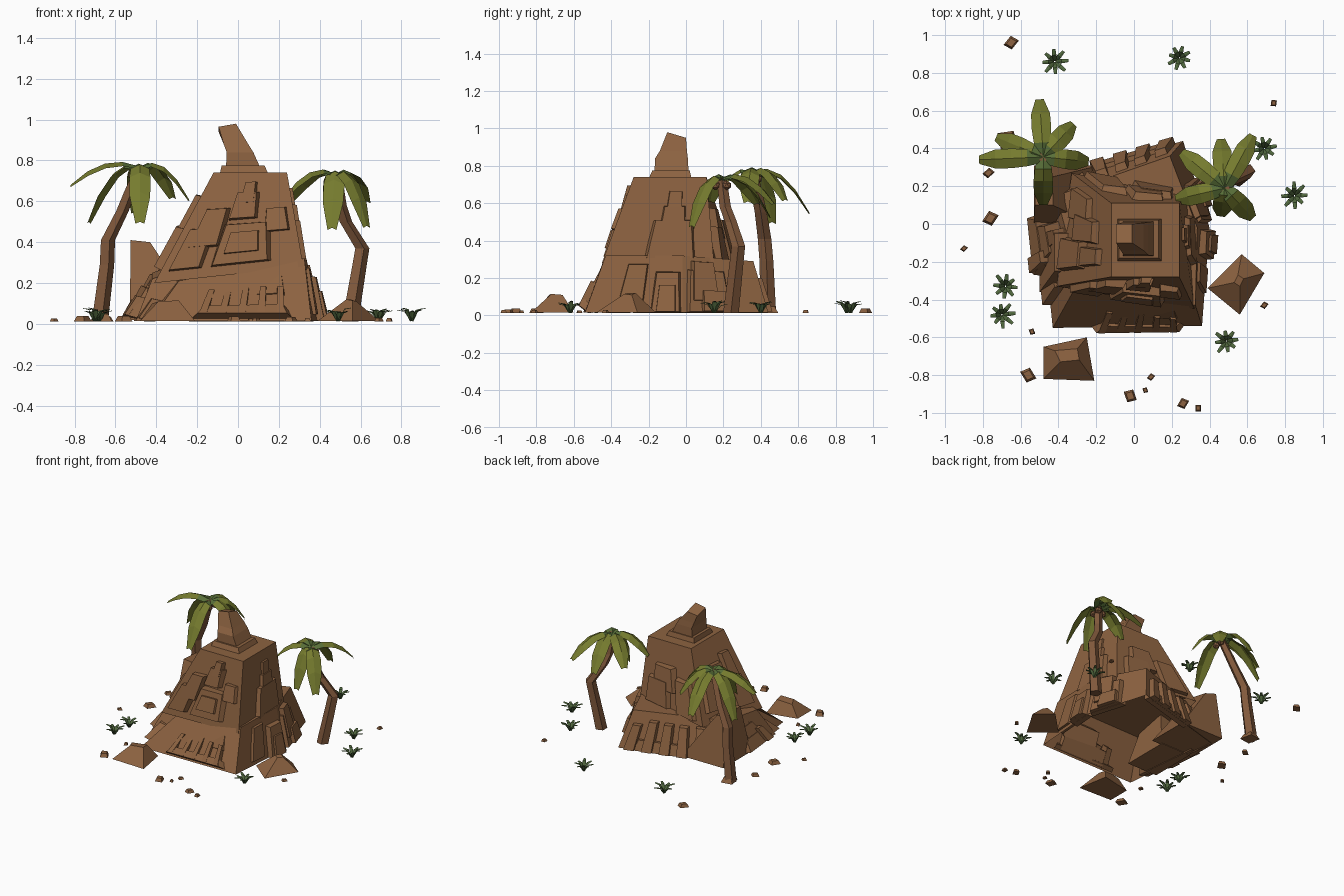
import bpy, bmesh, math, random
from mathutils import Vector as V

if "Cube" in bpy.data.objects:
    bpy.data.objects.remove(bpy.data.objects["Cube"])
random.seed(4)


def mat(name, rgb):
    m = bpy.data.materials.new(name)
    m.diffuse_color = (*rgb, 1)
    m.use_nodes = True
    m.node_tree.nodes["Principled BSDF"].inputs["Base Color"].default_value = m.diffuse_color
    return m


ROCK = mat("rock_brown", (0.265, 0.123, 0.052))
BARK = mat("bark_brown", (0.22, 0.10, 0.045))
OLIVE = mat("leaf_olive", (0.18, 0.20, 0.028))
LEAF = mat("leaf_green", (0.10, 0.16, 0.04))
GRASS = mat("grass_green", (0.085, 0.145, 0.05))


def finish(bm, name, *mats, solid=True):
    if solid:
        bmesh.ops.recalc_face_normals(bm, faces=bm.faces)
    me = bpy.data.meshes.new(name)
    bm.to_mesh(me)
    bm.free()
    for m in mats:
        me.materials.append(m)
    ob = bpy.data.objects.new(name, me)
    bpy.context.collection.objects.link(ob)
    return ob


def add_loft(bm, rings, floor=True):
    """Skin rings of points into a solid, optionally open below."""
    vs = [[bm.verts.new(p) for p in r] for r in rings]
    n = len(vs[0])
    for a, b in zip(vs, vs[1:]):
        for i in range(n):
            j = (i + 1) % n
            bm.faces.new((a[i], a[j], b[j], b[i]))
    if floor:
        bm.faces.new(vs[0][::-1])
    bm.faces.new(vs[-1])


def loft(name, rings, m=ROCK, floor=True):
    bm = bmesh.new()
    add_loft(bm, rings, floor)
    return finish(bm, name, m)


def ledges(name, lo, hi, specs):
    """Stepped slabs on a tier's sides: (side, u0, u1, v0, v1, depth)."""
    bm = bmesh.new()
    n = len(lo)
    for s, u0, u1, v0, v1, d in specs:
        a, b, c, e = (V(p) for p in (lo[s], lo[(s + 1) % n], hi[(s + 1) % n], hi[s]))
        nor = (b - a).cross(e - a).normalized()
        at = lambda u, v, o: a.lerp(b, u).lerp(e.lerp(c, u), v) + nor * o
        k, h = (u1 - u0) * 0.08, (v1 - v0) * 0.08
        inner = [at(u0, v0, -.04), at(u1, v0, -.04), at(u1, v1, -.04), at(u0, v1, -.04)]
        outer = [at(u0 + k, v0, d), at(u1 - k, v0, d),
                 at(u1 - k * 1.5, v1 - h, d * .9), at(u0 + k * 1.5, v1 - h, d * .9)]
        for p in inner + outer:
            p.z = max(p.z, 0.012)
        add_loft(bm, [inner, outer])
    finish(bm, name, ROCK)


# Lower tier of the crag, hollow below (sides: front, right front, right back, back, left)
b0 = [(-.43, -.55, .015), (.36, -.54, .015), (.40, -.02, .015), (.26, .44, .015), (-.51, .22, .015)]
b1 = [(-.29, -.30, .21), (.325, -.43, .32), (.335, -.02, .32), (.19, .36, .29), (-.41, .15, .29)]
loft("lower_tier", [b0, b1], floor=False)
# upright ribs along the front and back feet
ledges("lower_ribs", b0, b1,
       [(0, .3 + k * .12, .355 + k * .12, 0, random.uniform(.5, .7), .052) for k in range(5)] +
       [(3, .05 + k * .16, .16 + k * .16, 0, random.uniform(.6, .85), .037) for k in range(4)])
ledges("lower_ledges", b0, b1, [
    (0, .24, .90, 0, .18, .05), (0, .36, .84, .1, .45, .025), (0, .48, .86, .4, .78, .03),
    (1, .66, 1.0, 0, .75, .035), (1, .72, .95, 0, .5, .05), (1, .3, .6, .1, .9, .015),
    (2, .03, .60, 0, .8, .025), (2, .1, .45, .2, .95, .035), (2, .2, .55, 0, .4, .05),
    (3, .1, .62, 0, .3, .02), (3, .7, .85, .2, .8, .03),
    (4, .20, .66, 0, .35, .08), (4, .28, .6, .2, .65, .07), (4, .36, .52, .5, .9, .06),
    (4, .68, .85, 0, .5, .045), (4, .5, .62, 0, .45, .1)])

# Upper tier, standing on the lower one
m0 = [(-.41, -.33, .20), (.32, -.45, .28), (.28, .15, .28), (-.33, .27, .26)]
m1 = [(-.12, -.28, .74), (.24, -.28, .74), (.24, .11, .74), (-.12, .11, .74)]
loft("upper_tier", [m0, m1], floor=False)
ledges("upper_ledges", m0, m1, [
    (0, .05, .30, .1, .5, .03), (0, .12, .38, .3, .68, .03), (0, .34, .80, .1, .52, .035),
    (0, .42, .72, .2, .42, .05), (0, .38, .66, .55, .82, .025), (0, .46, .62, .7, .92, .025),
    (0, .72, .95, .4, .65, .025),
    (1, .35, .85, .05, .52, .035), (1, .45, .75, .3, .68, .03), (1, .5, .7, .6, .85, .02),
    (2, .1, .5, .05, .45, .03), (2, .2, .6, .3, .66, .025), (2, .6, .92, .05, .55, .03),
    (3, .08, .4, .15, .55, .03), (3, .3, .6, .3, .72, .035), (3, .55, .88, .1, .5, .045),
    (3, .62, .85, .45, .8, .03)])

# Spire on a small plinth
quad = lambda x0, x1, y0, y1, *z: [(x0, y0, z[0]), (x1, y0, z[1 % len(z)]),
                                   (x1, y1, z[2 % len(z)]), (x0, y1, z[3 % len(z)])]
loft("spire_plinth", [quad(-.09, .15, -.20, .03, .73), quad(-.08, .13, -.18, .02, .775)])
loft("spire", [quad(-.06, .12, -.17, .015, .74), quad(-.055, .075, -.165, .01, .84),
               quad(-.07, .05, -.14, .005, .88), quad(-.095, -.01, -.10, 0, .965, .98, .95, .94)])

# Side crag and boulders
loft("left_crag", [quad(-.53, -.18, -.02, .31, .02), quad(-.525, -.43, .10, .25, .41, .40, .37, .40)])
loft("left_front_crag", [quad(-.50, -.25, -.36, 0, .015), quad(-.42, -.28, -.25, -.05, .22, .27, .30, .25)])
loft("front_boulder", [[(-.48, -.82, .015), (-.21, -.83, .015), (-.25, -.60, .015), (-.48, -.65, .015)],
                       [(-.39, -.73, .11), (-.29, -.72, .115), (-.30, -.66, .11), (-.42, -.67, .10)]])
loft("right_boulder", [[(.39, -.34, .015), (.56, -.48, .015), (.69, -.26, .015), (.57, -.16, .015)],
                       [(.53, -.31, .12), (.56, -.33, .115), (.58, -.29, .11), (.55, -.27, .12)]])

# Scattered pebbles: x, y, size
for i, (x, y, s) in enumerate([
        (-.65, .96, .036), (.74, .64, .02), (-.76, .03, .04), (-.9, -.13, .018), (-.77, .27, .028),
        (.69, -.43, .02), (-.56, -.8, .04), (-.54, -.57, .018), (-.02, -.91, .036), (.06, -.88, .016),
        (.09, -.81, .02), (.26, -.95, .03), (.34, -.975, .021), (-.67, .44, .06)]):
    a = random.uniform(0, 1.5)
    ring = lambda r, z: [(x + r * math.cos(a + k) * 1.2, y + r * math.sin(a + k), z)
                         for k in (0, 1.3, 3.14, 4.44)]
    loft(f"pebble_{i}", [ring(s, .012), ring(s * .65, .018 + s * .5)])


def strip(bm, pts, widths, fold, rule=lambda i: 0):
    """Folded leaf along a path: a raised midrib and two lower edges."""
    d = (pts[-1] - pts[0]).to_2d().normalized()
    side = V((-d.y, d.x, 0))
    rows = [[bm.verts.new(p + side * w * k - V((0, 0, abs(k) * w * fold))) for k in (-1, 0, 1)]
            for p, w in zip(pts, widths)]
    for i, (a, b) in enumerate(zip(rows, rows[1:])):
        for k in (0, 1):
            f = bm.faces.new((a[k + 1], a[k], b[k], b[k + 1]))
            f.material_index = rule(i)


def palm(name, path, tips):
    # five-sided crooked trunk
    r = [.044, .039, .038, .034, .032, .028]
    loft(name + "_trunk", [[(x + q * math.cos(k * 1.2566), y + q * math.sin(k * 1.2566), z)
                            for k in range(5)] for (x, y, z), q in zip(path, r)], BARK)
    # drooping fronds, green at the root and olive outward
    bm = bmesh.new()
    c = V(path[-1])
    for t in tips:
        t = V(t)
        mid = (c + t) / 2
        mid.z = c.z + .075
        pts = [c * (1 - s) ** 2 + mid * 2 * s * (1 - s) + t * s * s for s in (0, .25, .5, .75, 1)]
        strip(bm, pts, [.03, .045, .052, .05, .022], .45, lambda i: 0 if i else 1)
    finish(bm, name + "_fronds", OLIVE, LEAF, solid=False)
    # nuts under the crown
    bm = bmesh.new()
    for k in range(3):
        v = bmesh.ops.create_icosphere(bm, subdivisions=1, radius=.026)["verts"]
        a = k * 2.1 + 3
        bmesh.ops.translate(bm, verts=v, vec=c + V((.035 * math.cos(a), .035 * math.sin(a), -.04)))
    finish(bm, name + "_nuts", BARK)


palm("left_palm",
     [(-.68, .44, .012), (-.645, .43, .29), (-.64, .42, .41), (-.57, .40, .55), (-.53, .38, .65), (-.48, .355, .77)],
     [(-.82, .34, .68), (-.50, .66, .55), (-.32, .53, .62), (-.24, .33, .61), (-.48, .10, .50), (-.73, .46, .50)])
palm("right_palm",
     [(.545, .24, .012), (.59, .27, .28), (.605, .28, .37), (.525, .24, .5), (.50, .21, .58), (.48, .19, .735)],
     [(.22, .13, .61), (.25, .38, .60), (.46, .45, .53), (.63, .47, .60), (.63, .03, .48), (.46, .04, .47)])

# Grass tufts: short arching blades
for i, (x, y) in enumerate([(-.42, .86), (.24, .88), (.69, .40), (.85, .15),
                            (.49, -.62), (-.68, -.33), (-.70, -.48)]):
    bm = bmesh.new()
    a0 = random.uniform(0, 1)
    for k in range(8):
        a, L = a0 + k * math.tau / 8, random.uniform(.055, .075)
        h = random.uniform(.05, .075)
        at = lambda s, z: V((x + math.cos(a) * L * s, y + math.sin(a) * L * s, z))
        strip(bm, [at(.05, .015), at(.5, .015 + h * .8), at(1, .02 + h * .8)], [.008, .012, .008], .3)
    finish(bm, f"grass_{i}", GRASS, solid=False)
